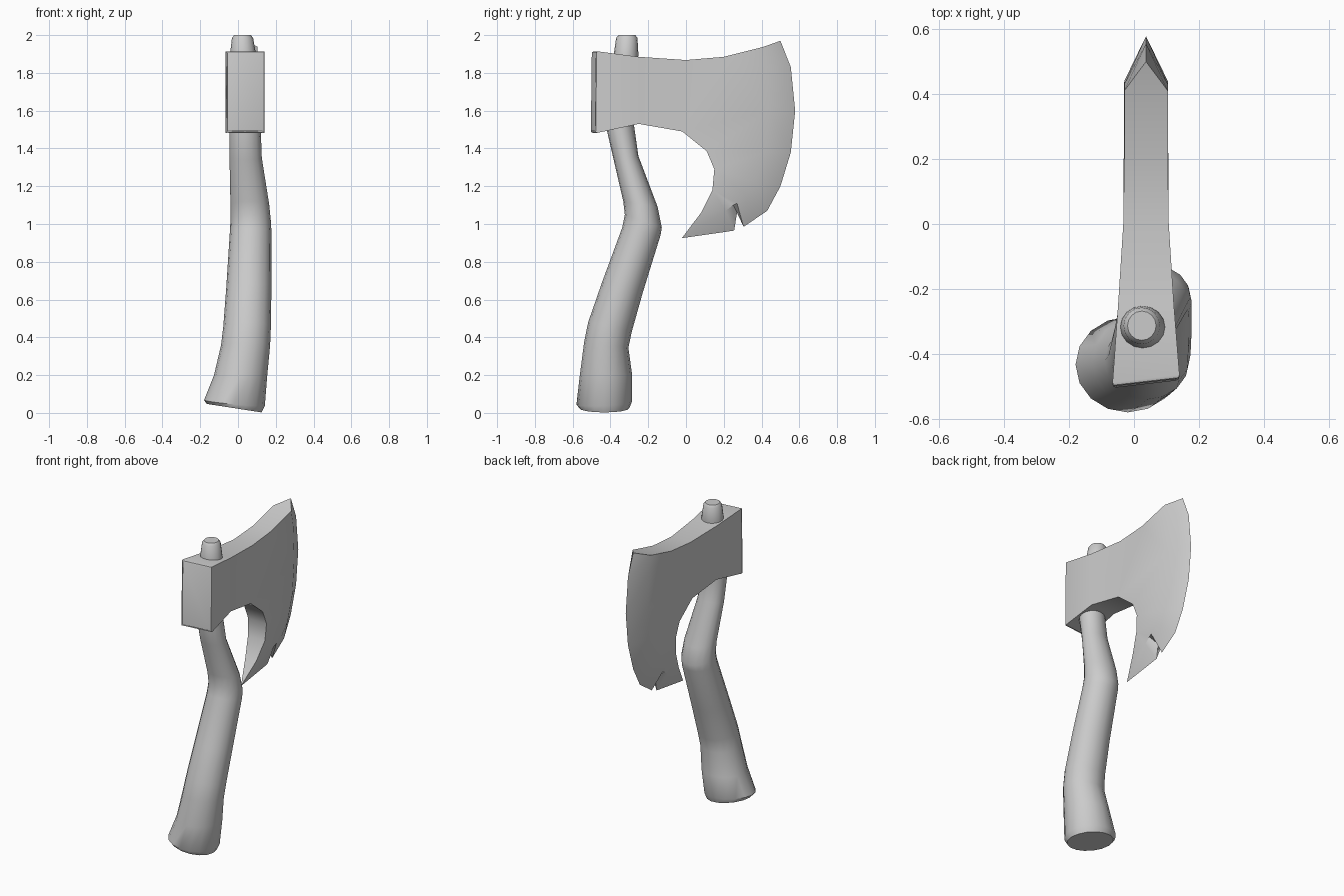
import bpy, bmesh
from math import sin, cos, pi, radians

if "Cube" in bpy.data.objects:
    bpy.data.objects.remove(bpy.data.objects["Cube"])


def finish(bm, name, angle):
    bmesh.ops.recalc_face_normals(bm, faces=bm.faces)
    me = bpy.data.meshes.new(name)
    bm.to_mesh(me)
    bm.free()
    ob = bpy.data.objects.new(name, me)
    bpy.context.collection.objects.link(ob)
    bpy.ops.object.select_all(action='DESELECT')
    ob.select_set(True)
    bpy.context.view_layer.objects.active = ob
    bpy.ops.object.shade_smooth_by_angle(angle=radians(angle))
    return ob


# Handle: tilted oval rings (x left, x right, y front, z front, y back, z back, z slope in x)
rings = [
    (-0.165, 0.125, -0.565, 0.025, -0.300, 0.025, -0.045),
    (-0.180, 0.142, -0.580, 0.045, -0.286, 0.060, -0.03),
    (-0.127, 0.155, -0.562, 0.20, -0.285, 0.20, 0),
    (-0.090, 0.170, -0.540, 0.37, -0.305, 0.345, 0),
    (-0.078, 0.174, -0.518, 0.48, -0.287, 0.43, 0),
    (-0.062, 0.177, -0.445, 0.69, -0.228, 0.64, 0),
    (-0.043, 0.177, -0.338, 0.98, -0.135, 0.94, 0),
    (-0.040, 0.174, -0.324, 1.05, -0.128, 0.98, 0),
    (-0.040, 0.165, -0.332, 1.12, -0.150, 1.09, 0),
    (-0.045, 0.126, -0.383, 1.34, -0.252, 1.36, 0),
    (-0.046, 0.120, -0.420, 1.50, -0.275, 1.52, 0),
    (-0.042, 0.095, -0.382, 1.90, -0.252, 1.90, 0),
    (-0.032, 0.080, -0.370, 1.985, -0.257, 1.985, 0),
    (-0.020, 0.068, -0.358, 2.0, -0.268, 2.0, 0),
]
N = 16
bm = bmesh.new()
loops = []
for x0, x1, y0, z0, y1, z1, s in rings:
    loop = []
    for k in range(N):
        c, d = cos(2 * pi * k / N), sin(2 * pi * k / N)
        loop.append(bm.verts.new(((x0 + x1) / 2 + c * (x1 - x0) / 2,
                                  (y0 + y1) / 2 + d * (y1 - y0) / 2,
                                  max(0, (z0 + z1) / 2 + d * (z1 - z0) / 2 + s * c / 2))))
    loops.append(loop)
for a, b in zip(loops, loops[1:]):
    for k in range(N):
        bm.faces.new((a[k], a[(k + 1) % N], b[(k + 1) % N], b[k]))
bm.faces.new(loops[0][::-1])
bm.faces.new(loops[-1])
finish(bm, "handle", 40)

# Axe head: cheek outlines as (y, z, half thickness)
C = 0.037
top = [(-0.488, 1.915, .104), (-0.25, 1.885, .086), (0, 1.868, .070), (0.2, 1.885, .067)]
under = [(-0.493, 1.48, .104), (-0.25, 1.53, .086), (-0.02, 1.49, .070), (0.11, 1.385, .067),
         (0.15, 1.29, .067), (0.14, 1.18, .062), (0.08, 1.06, .040)]
bevel = [(0.41, 1.938, .067), (0.43, 1.83, .067), (0.44, 1.6, .067), (0.42, 1.38, .067),
         (0.37, 1.22, .067), (0.32, 1.15, .062), (0.27, 1.11, .055), (0.25, 1.10, .053),
         (0.21, 1.07, .050)]
edge = [(0.5, 1.97), (0.555, 1.83), (0.578, 1.6), (0.555, 1.38), (0.5, 1.2), (0.43, 1.07),
        (0.305, 0.985), (0.27, 1.06), (0.255, 0.965)]

bm = bmesh.new()


def rail(points, side):
    return [bm.verts.new((C + side * h, y + (side * 0.012 if y < -0.4 else 0), z))
            for y, z, h in points]


E = [bm.verts.new((C, y, z)) for y, z in edge]
tip = bm.verts.new((C, -0.022, 0.925))
sides = []
for side in (-1, 1):
    T, U, B = (rail(p, side) for p in (top, under, bevel))
    for i in range(2):
        bm.faces.new((T[i], T[i + 1], U[i + 1], U[i]))
    bm.faces.new(T[2:] + B + [tip] + U[:1:-1])
    for i in range(len(E) - 1):
        bm.faces.new((B[i], B[i + 1], E[i + 1], E[i]))
    bm.faces.new((B[-1], tip, E[-1]))
    sides.append((T + B[:1], U))
# Rims joining the two cheeks, and the poll
(TL, UL), (TR, UR) = sides
for a, b in ((TL, TR), (UL, UR)):
    for i in range(len(a) - 1):
        bm.faces.new((a[i], a[i + 1], b[i + 1], b[i]))
bm.faces.new((TL[-1], E[0], TR[-1]))
bm.faces.new((UL[-1], tip, UR[-1]))
poll = bm.faces.new((TL[0], TR[0], UR[0], UL[0]))
bmesh.ops.bevel(bm, geom=list(poll.edges), offset=0.012, segments=2, profile=0.5,
                affect='EDGES')
bmesh.ops.triangulate(bm, faces=[f for f in bm.faces if len(f.verts) > 4])
finish(bm, "axe_head", 35)
